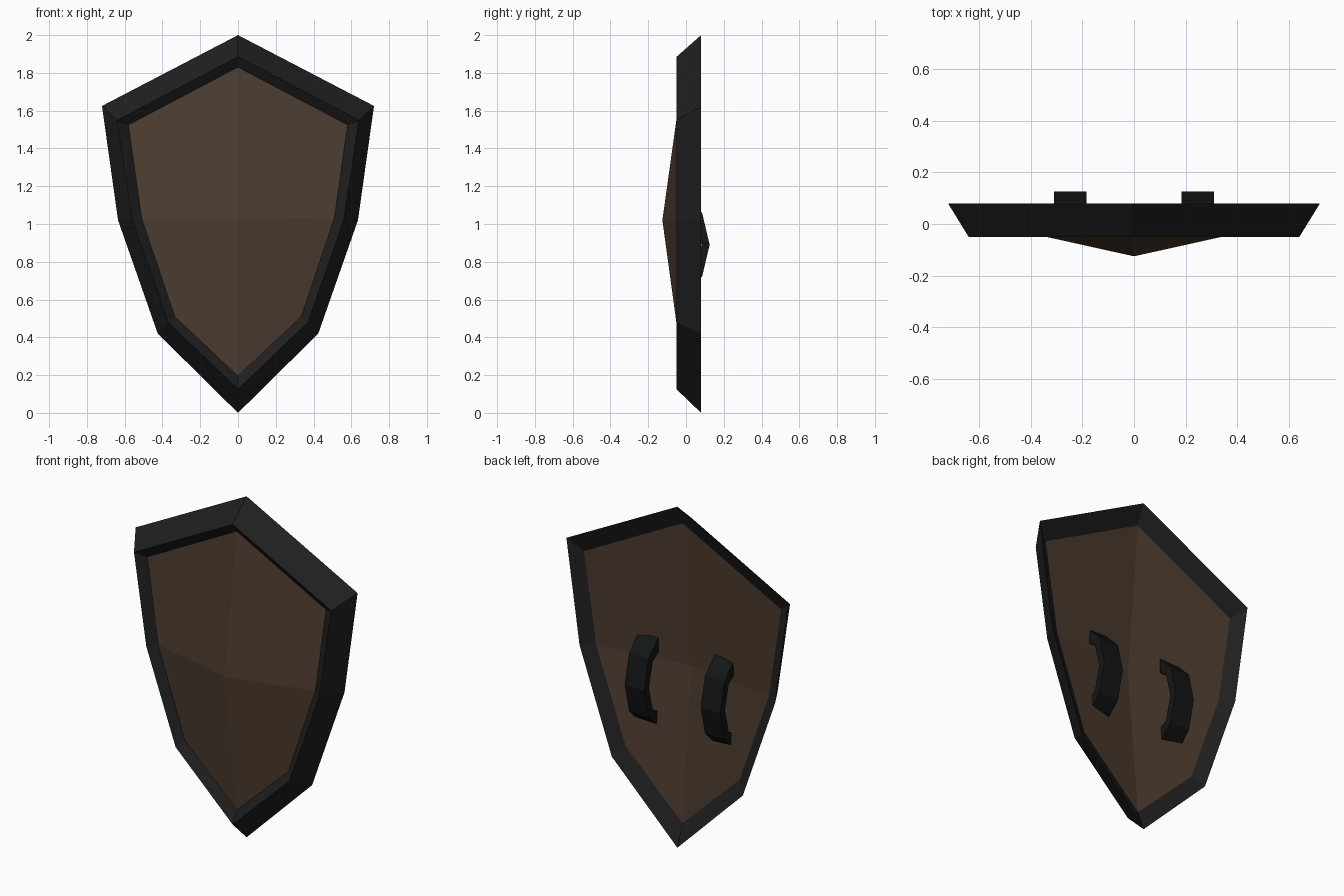
import bpy, bmesh

if "Cube" in bpy.data.objects:
    bpy.data.objects.remove(bpy.data.objects["Cube"])


def material(name, rgb):
    m = bpy.data.materials.new(name)
    m.diffuse_color = (*rgb, 1)
    m.use_nodes = True
    m.node_tree.nodes["Principled BSDF"].inputs["Base Color"].default_value = m.diffuse_color
    return m


dark = material("dark_metal", (0.014, 0.014, 0.014))
brown = material("brown_wood", (0.075, 0.046, 0.030))
black = material("black_leather", (0.006, 0.008, 0.007))


def make(name, verts, faces, mat):
    me = bpy.data.meshes.new(name)
    me.from_pydata(verts, [], faces)
    bm = bmesh.new()
    bm.from_mesh(me)
    bmesh.ops.recalc_face_normals(bm, faces=bm.faces)
    bm.to_mesh(me)
    bm.free()
    me.materials.append(mat)
    ob = bpy.data.objects.new(name, me)
    bpy.context.collection.objects.link(ob)
    return ob


def ring(half, y):
    """Mirror a half outline (top to bottom) into a closed loop of 8 points."""
    pts = half + [(-x, z) for x, z in half[-2:0:-1]]
    return [(x, y, z) for x, z in pts]


def bridge(a, b, n=8):
    return [(a*n + i, a*n + (i+1) % n, b*n + (i+1) % n, b*n + i) for i in range(n)]


# Shield outlines, right half from top point to bottom point
outer = [(0, 2.0), (0.72, 1.625), (0.635, 1.02), (0.425, 0.42), (0, 0)]
mid = [(0, 1.885), (0.64, 1.55), (0.56, 1.02), (0.37, 0.48), (0, 0.125)]
inner = [(0, 1.83), (0.58, 1.525), (0.51, 1.03), (0.335, 0.51), (0, 0.195)]

front_in, back_in = ring(inner, -0.012), ring(mid, 0.032)

# Rim: recessed front lip, sloped outside, recessed back lip
make("rim", front_in + ring(mid, -0.05) + ring(outer, 0.08) + back_in,
     bridge(0, 1) + bridge(1, 2) + bridge(2, 3), dark)

# Board: shallow pyramid with a hollow back, four facets a side
board = front_in + back_in + [(0, -0.125, 1.02), (0, -0.05, 1.02)]
faces = bridge(0, 1)
for k in (0, 1):
    for i in range(0, 8, 2):
        faces.append((k*8 + i, k*8 + i + 1, k*8 + (i + 2) % 8, 16 + k))
make("board", board, faces, brown)

# Straps: bent band profile (y, z) extruded across x
profile = [(-0.005, 1.15), (0.085, 1.06), (0.125, 0.89), (0.085, 0.72), (-0.005, 0.635),
           (-0.005, 0.72), (0.047, 0.75), (0.082, 0.89), (0.047, 1.03), (-0.005, 1.065)]
n = len(profile)
for side, s in (("right", 1), ("left", -1)):
    verts = [(s*x, y, z) for x in (0.183, 0.31) for y, z in profile]
    strap = bridge(0, 1, n)
    for k in (0, n):
        strap += [(k+i, k+i+1, k+n-2-i, k+n-1-i) for i in range(4)]
    make("strap_" + side, verts, strap, black)
